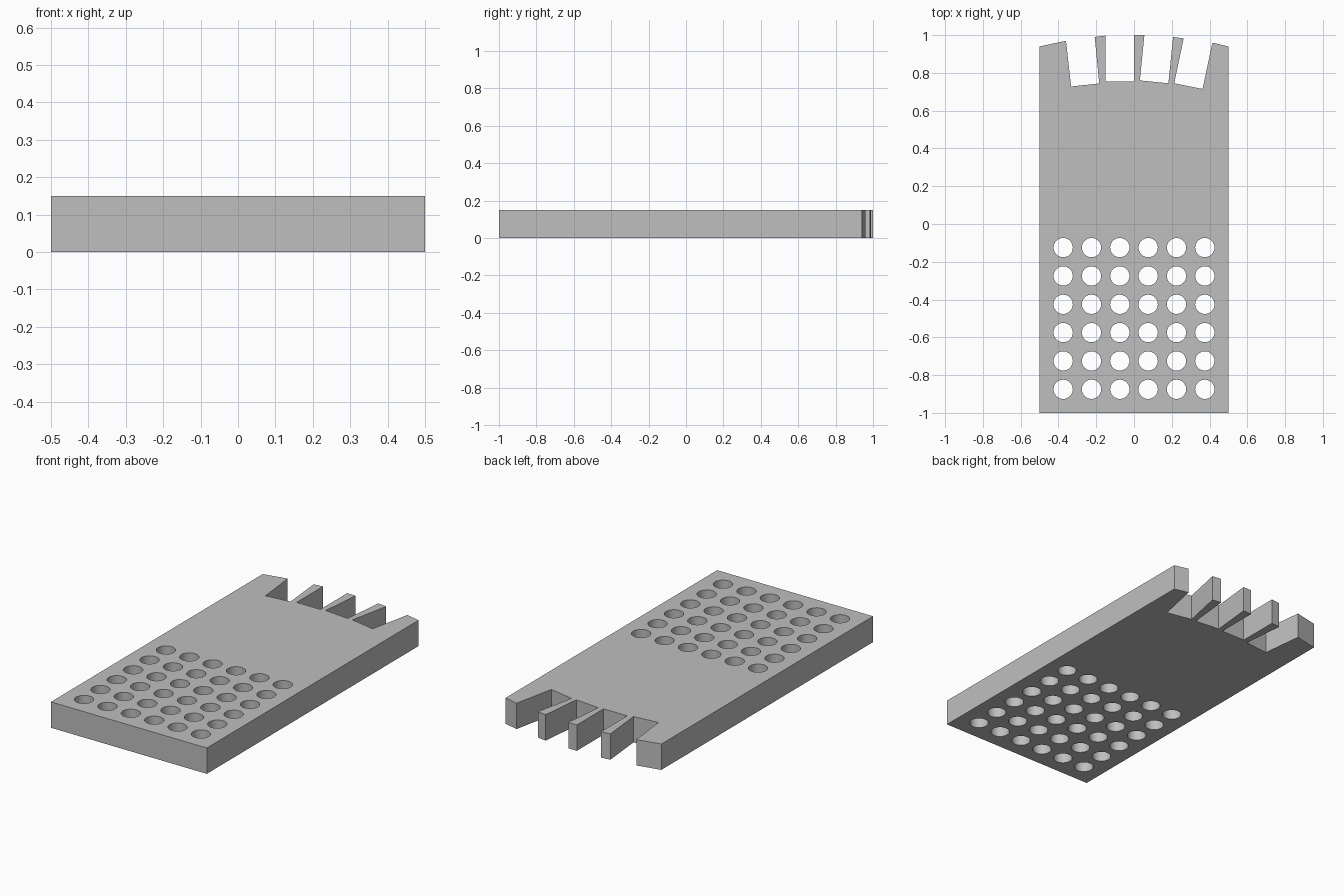
import bpy
import bmesh
import math
from mathutils import Matrix

THICK = 0.15

cube = bpy.data.objects.get("Cube")
if cube:
    bpy.data.objects.remove(cube, do_unlink=True)


def add_object(name, bm):
    bmesh.ops.recalc_face_normals(bm, faces=bm.faces)
    mesh = bpy.data.meshes.new(name)
    bm.to_mesh(mesh)
    bm.free()
    obj = bpy.data.objects.new(name, mesh)
    bpy.context.collection.objects.link(obj)
    return obj


grey = bpy.data.materials.new("plain grey")
grey.use_nodes = True
colour = (0.52, 0.52, 0.52, 1)
grey.diffuse_color = colour
grey.node_tree.nodes["Principled BSDF"].inputs["Base Color"].default_value = colour

# Plate outline: square front, bowed back edge with four fanned slots
outline = [
    (-0.5, -1), (0.5, -1), (0.5, 0.94), (0.415, 0.96),
    (0.363, 0.715), (0.213, 0.745), (0.263, 0.983), (0.207, 0.99),
    (0.182, 0.745), (0.031, 0.76), (0.055, 1), (0, 1),
    (0, 0.755), (-0.152, 0.755), (-0.152, 0.997), (-0.208, 0.99),
    (-0.184, 0.744), (-0.333, 0.728), (-0.36, 0.97), (-0.5, 0.94),
]
bm = bmesh.new()
base = bm.faces.new([bm.verts.new((x, y, 0)) for x, y in outline])
walls = bmesh.ops.extrude_face_region(bm, geom=[base], use_keep_orig=True)
top = [v for v in walls["geom"] if isinstance(v, bmesh.types.BMVert)]
bmesh.ops.translate(bm, verts=top, vec=(0, 0, THICK))
plate = add_object("slotted_plate", bm)
plate.data.materials.append(grey)

# Six by six grid of round through holes
bm = bmesh.new()
for col in range(6):
    for row in range(6):
        spot = (-0.375 + 0.15 * col, -0.875 + 0.15 * row, THICK / 2)
        bmesh.ops.create_cone(bm, cap_ends=True, segments=32, radius1=0.051,
                              radius2=0.051, depth=THICK * 2,
                              matrix=Matrix.Translation(spot))
cutter = add_object("hole_cutter", bm)
cutter.data.materials.append(grey)
cutter.hide_render = True

cut = plate.modifiers.new("holes", 'BOOLEAN')
cut.operation = 'DIFFERENCE'
cut.solver = 'EXACT'
cut.object = cutter
bpy.ops.object.select_all(action='DESELECT')
bpy.context.view_layer.objects.active = plate
plate.select_set(True)
bpy.ops.object.modifier_apply(modifier=cut.name)
bpy.data.objects.remove(cutter, do_unlink=True)

# Smooth hole walls, sharp plate edges
bpy.ops.object.shade_smooth_by_angle(angle=math.radians(30))
for edge in plate.data.edges:
    a, b = (plate.data.vertices[i].co for i in edge.vertices)
    if abs(a.z - b.z) < 0.001:
        edge.use_edge_sharp = True
